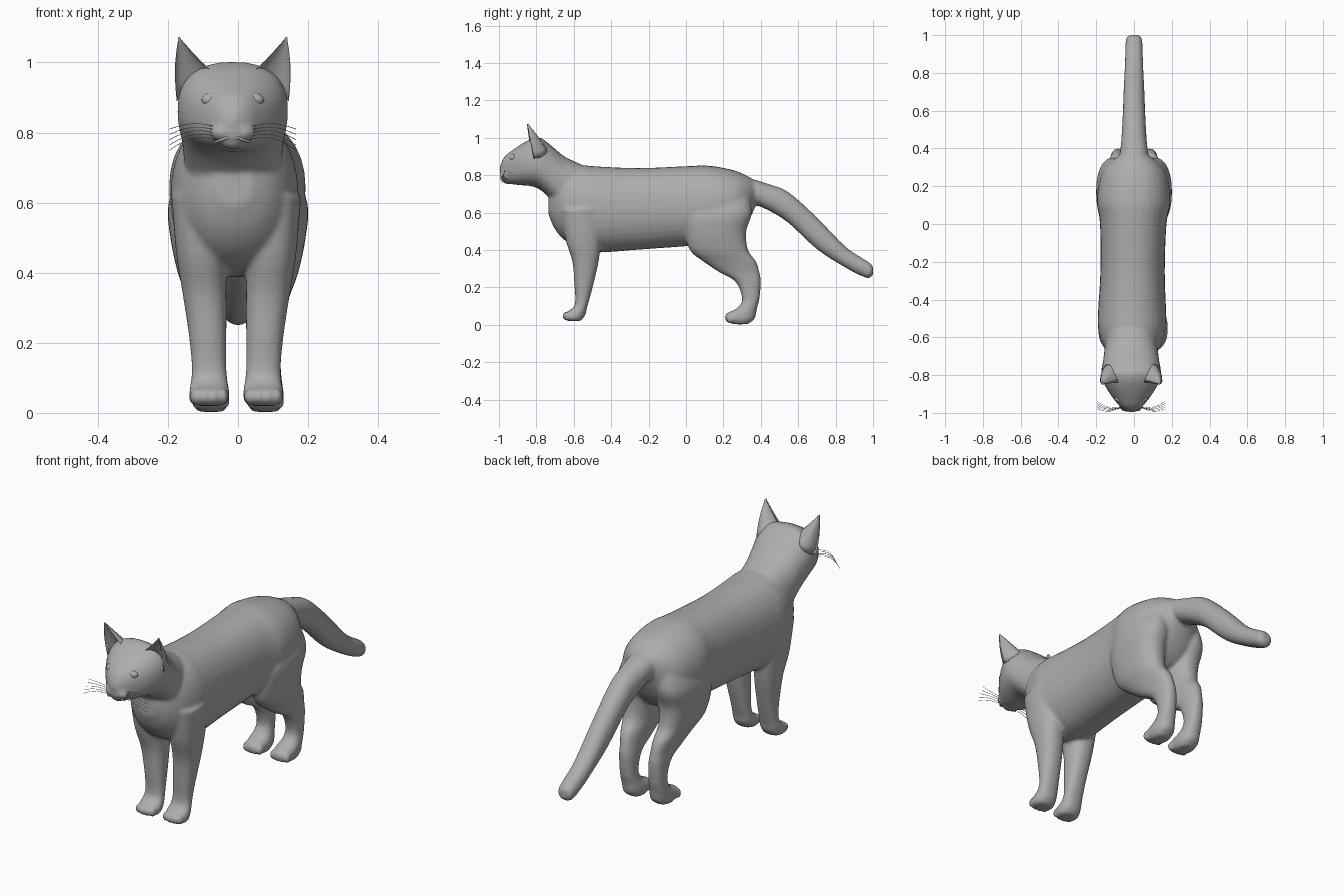
import bpy, bmesh, math
from mathutils import Vector, Matrix

old = bpy.data.objects.get("Cube")
if old:
    bpy.data.objects.remove(old, do_unlink=True)

grey = bpy.data.materials.new("plain grey")
grey.use_nodes = True
grey.diffuse_color = (0.42, 0.42, 0.42, 1)
bsdf = next(n for n in grey.node_tree.nodes if n.type == 'BSDF_PRINCIPLED')
bsdf.inputs["Base Color"].default_value = (0.42, 0.42, 0.42, 1)
bsdf.inputs["Roughness"].default_value = 0.7

HEAD_X = -0.015


def smooth_rows(rows, steps=4):
    """Catmull-Rom interpolation between section rows."""
    out = []
    for i in range(len(rows) - 1):
        a, b, c, d = (rows[max(i - 1, 0)], rows[i], rows[i + 1], rows[min(i + 2, len(rows) - 1)])
        for s in range(steps):
            t = s / steps
            out.append([0.5 * (2 * q + (r - p) * t + (2 * p - 5 * q + 4 * r - w) * t * t
                               + (3 * q - p - 3 * r + w) * t ** 3)
                        for p, q, r, w in zip(a, b, c, d)])
    return out + [list(rows[-1])]


def skin(bm, rings):
    """Bridge closed rings of points and cap both ends."""
    vs = [[bm.verts.new(p) for p in ring] for ring in rings]
    n = len(vs[0])
    for a, b in zip(vs, vs[1:]):
        for i in range(n):
            bm.faces.new((a[i], a[(i + 1) % n], b[(i + 1) % n], b[i]))
    bm.faces.new(vs[0])
    bm.faces.new(vs[-1])


def loft(bm, rows, axis, p=2.2, n=32):
    """Rows along y: (y, x0, x1, z0, z1). Rows along z: (z, x0, x1, y0, y1)."""
    rings = []
    for pos, a0, a1, b0, b1 in smooth_rows(rows):
        ring = []
        for k in range(n):
            t = 2 * math.pi * k / n
            c, s = math.cos(t), math.sin(t)
            a = (a0 + a1) / 2 + (a1 - a0) / 2 * math.copysign(abs(c) ** (2 / p), c)
            b = (b0 + b1) / 2 + (b1 - b0) / 2 * math.copysign(abs(s) ** (2 / p), s)
            ring.append((a, pos, b) if axis == 'y' else (a, b, pos))
        rings.append(ring)
    skin(bm, rings)


def blob(bm, loc, size):
    m = Matrix.Translation(loc) @ Matrix.Diagonal((*size, 1))
    bmesh.ops.create_uvsphere(bm, u_segments=20, v_segments=12, radius=1, matrix=m)


def finish(bm, name):
    bmesh.ops.recalc_face_normals(bm, faces=bm.faces)
    for f in bm.faces:
        f.smooth = True
    me = bpy.data.meshes.new(name)
    bm.to_mesh(me)
    bm.free()
    me.materials.append(grey)
    ob = bpy.data.objects.new(name, me)
    bpy.context.collection.objects.link(ob)
    return ob


def wire(name, lines, radius):
    cu = bpy.data.curves.new(name, 'CURVE')
    cu.dimensions = '3D'
    cu.bevel_depth = radius
    cu.bevel_resolution = 1
    for pts in lines:
        sp = cu.splines.new('POLY')
        sp.points.add(len(pts) - 1)
        for q, co in zip(sp.points, pts):
            q.co = (*co, 1)
    cu.materials.append(grey)
    ob = bpy.data.objects.new(name, cu)
    bpy.context.collection.objects.link(ob)


bm = bmesh.new()

# torso: chest to rump
loft(bm, [(-.735, -.06, .04, .59, .71), (-.70, -.12, .10, .51, .80), (-.64, -.165, .145, .445, .84),
          (-.55, -.19, .17, .40, .852), (-.46, -.19, .17, .387, .846), (-.25, -.178, .163, .402, .838),
          (0, -.18, .172, .42, .848), (.12, -.197, .193, .43, .851), (.25, -.178, .178, .46, .828),
          (.32, -.135, .135, .53, .80), (.37, -.07, .07, .63, .77)], 'y')

# head and neck
head = [(-.993, .02, .785, .855), (-.97, .055, .765, .90), (-.93, .09, .752, .932),
        (-.88, .125, .746, .966), (-.83, .149, .742, .993), (-.78, .158, .722, 1.0),
        (-.72, .148, .67, .958), (-.65, .14, .60, .90), (-.56, .13, .55, .858)]
loft(bm, [(y, HEAD_X - w, HEAD_X + w, a, b) for y, w, a, b in head], 'y', 2.4)

# muzzle pads, nose and chin
for s in (-1, 1):
    blob(bm, (HEAD_X + s * .028, -.962, .80), (.036, .032, .026))
blob(bm, (HEAD_X, -.98, .832), (.018, .02, .016))
blob(bm, (HEAD_X, -.952, .772), (.036, .032, .02))

# tail
loft(bm, [(.28, -.075, .075, .66, .80), (.36, -.075, .075, .645, .778), (.45, -.067, .067, .607, .75),
          (.55, -.061, .061, .543, .708), (.70, -.055, .055, .404, .574), (.85, -.048, .048, .307, .42),
          (.95, -.045, .045, .256, .352), (.985, -.04, .04, .252, .33), (1.0, -.025, .025, .27, .312)], 'y')

# legs, right and left
front = [(.62, .03, .185, -.67, -.44), (.46, .03, .172, -.645, -.452), (.34, .028, .153, -.608, -.467),
         (.22, .028, .135, -.597, -.494), (.13, .028, .127, -.592, -.518), (.09, .024, .13, -.605, -.53),
         (.06, .02, .134, -.65, -.535), (.035, .022, .134, -.655, -.55), (.02, .035, .12, -.63, -.565)]
hind = [(.72, .03, .15, .08, .33), (.60, .02, .198, .0, .352), (.50, .02, .193, -.005, .322),
        (.40, .03, .172, .02, .332), (.34, .036, .15, .09, .374), (.28, .04, .132, .18, .393),
        (.23, .042, .126, .265, .40), (.14, .042, .122, .30, .393), (.09, .035, .126, .275, .38),
        (.06, .026, .13, .215, .375), (.03, .026, .13, .212, .365), (.003, .04, .115, .25, .33)]
for s in (-1, 1):
    for rows, dx in ((front, -.005), (hind, 0)):
        sided = [(z, *sorted((s * a + dx, s * b + dx)), c, d) for z, a, b, c, d in rows]
        loft(bm, sided, 'z', 2.3)
    # toes
    for k in (-1.5, -.5, .5, 1.5):
        back = abs(k) * .007
        blob(bm, (s * .077 - .005 + k * .026, -.643 + back, .047), (.016, .022, .024))
        blob(bm, (s * .078 + k * .026, .226 + back, .035), (.016, .022, .026))

# fuse the parts into one soft skin
body = finish(bm, "body")
rm = body.modifiers.new("fuse", 'REMESH')
rm.mode = 'VOXEL'
rm.voxel_size = 0.009
rm.use_smooth_shade = True
sm = body.modifiers.new("soften", 'SMOOTH')
sm.factor = 0.5
sm.iterations = 5

# ears: crescent sections tapering to a point, open to the front
for s, side in ((-1, "right"), (1, "left")):
    bm = bmesh.new()
    inner, outer = Vector((.05, -.835, .965)), Vector((.16, -.815, .89))
    tip = Vector((.154, -.85, 1.072))
    rings = []
    for h in (0, .2, .4, .6, .8, .93, 1):
        k = max((1 - h) ** .9, .04)
        bulge = Vector((.006, 0, 0)) * math.sin(math.pi * h)
        mid = ((inner + outer) / 2).lerp(tip, h) + bulge
        half = (outer - inner) / 2 * k
        ring = []
        for i in range(20):
            t = 2 * math.pi * i / 20
            v = math.sin(t)
            depth = (.085 * v if v > 0 else -.045 * v) * k + (.006 * v if v > 0 else 0)
            p = mid + half * math.cos(t) + Vector((0, depth, 0))
            ring.append((HEAD_X + s * p.x, p.y, p.z))
        rings.append(ring)
    skin(bm, rings)
    finish(bm, side + "_ear")

    # eye
    bm = bmesh.new()
    blob(bm, (HEAD_X + s * .062, -.922, .893), (.027, .022, .02))
    finish(bm, side + "_eye")

    # whiskers
    lines = []
    for i in range(5):
        z = .815 - i * .009
        lines.append([(HEAD_X + s * (.045 + .135 * t), -.968 - .03 * math.sin(2.4 * t) + (.05 - i * .01) * t,
                       z + .012 * math.sin(math.pi * t) - (.005 + i * .006) * t * t)
                      for t in [j / 6 for j in range(7)]])
    wire(side + "_whiskers", lines, .0009)

# mouth line
half = [(.05, -.968, .773), (.036, -.982, .777), (.018, -.988, .784)]
wire("mouth", [[(HEAD_X - x, y, z) for x, y, z in half] + [(HEAD_X, -.985, .788)]
               + [(HEAD_X + x, y, z) for x, y, z in reversed(half)]], .004)
